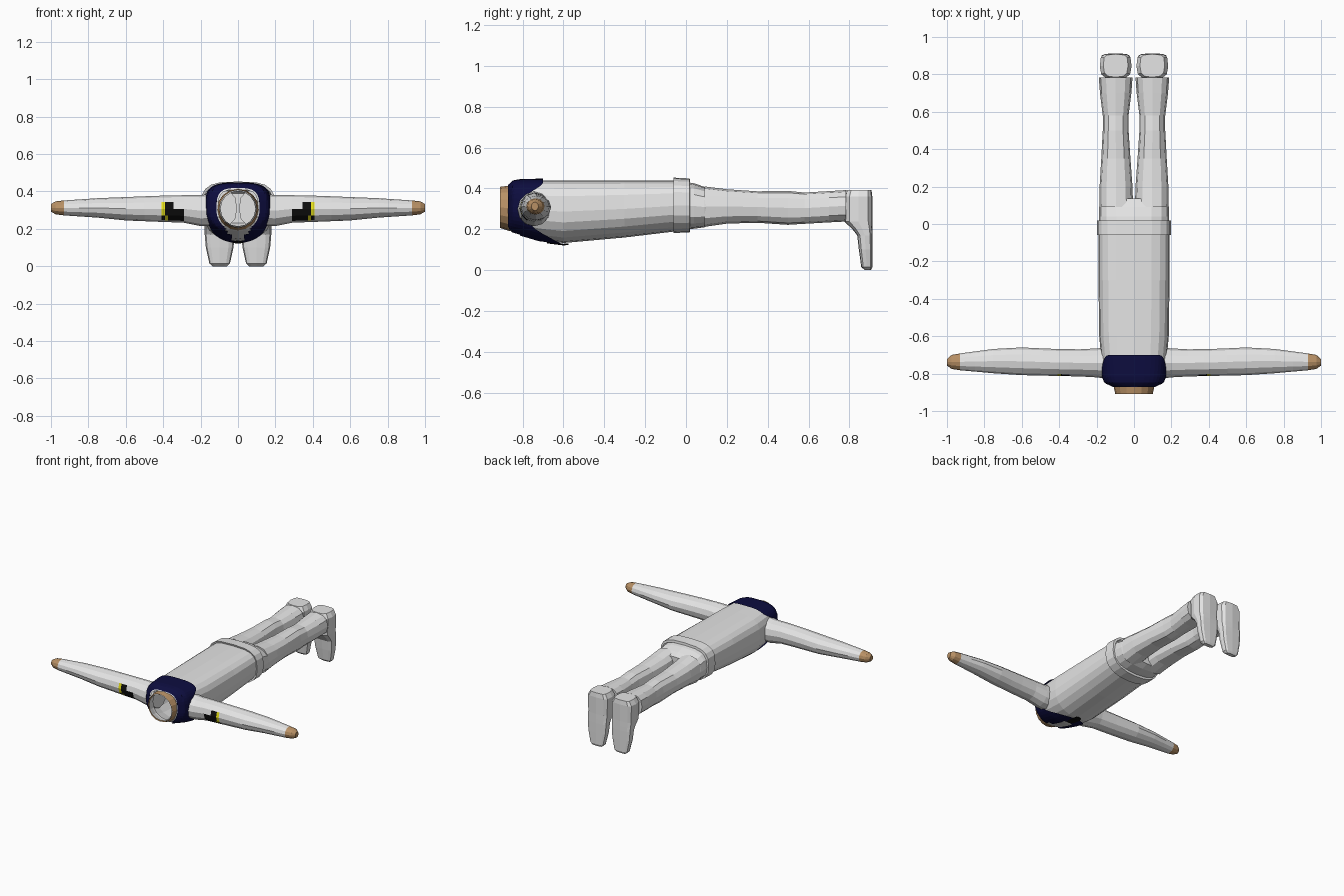
import bpy, bmesh, math

if "Cube" in bpy.data.objects:
    bpy.data.objects.remove(bpy.data.objects["Cube"])


def material(name, rgb):
    m = bpy.data.materials.new(name)
    m.diffuse_color = (*rgb, 1)
    m.use_nodes = True
    m.node_tree.nodes["Principled BSDF"].inputs["Base Color"].default_value = m.diffuse_color
    return m


WHITE = material("white cloth", (0.78, 0.78, 0.78))
NAVY = material("navy cloth", (0.004, 0.004, 0.05))
SKIN = material("skin", (0.48, 0.28, 0.13))
BLACK = material("black badge", (0.004, 0.004, 0.004))
YELLOW = material("yellow stripe", (0.8, 0.75, 0.01))


def lerp(keys, t):
    """Interpolate the rows of a key table at t (first column)."""
    if t <= keys[0][0]:
        return keys[0][1:]
    for a, b in zip(keys, keys[1:]):
        if t <= b[0]:
            f = (t - a[0]) / (b[0] - a[0])
            return [p + (q - p) * f for p, q in zip(a[1:], b[1:])]
    return keys[-1][1:]


def spow(v, e):
    return math.copysign(abs(v) ** (2 / e), v)


def oval(u0, u1, v0, v1, a, top=2.3, low=2.3):
    """Point on a superellipse filling the box u0..u1, v0..v1."""
    e = top if math.sin(a) > 0 else low
    return ((u0 + u1) / 2 + (u1 - u0) / 2 * spow(math.cos(a), e),
            (v0 + v1) / 2 + (v1 - v0) / 2 * spow(math.sin(a), e))


def loft(name, rings, mats, rule=None, caps=(True, True), keep=None):
    """Skin a list of rings; rule(j, i) gives the material slot."""
    bm = bmesh.new()
    rows = [[bm.verts.new(p) for p in r] for r in rings]
    n = len(rows[0])
    for j in range(len(rows) - 1):
        for i in range(n):
            if keep and not keep(j, i):
                continue
            k = (i + 1) % n
            f = bm.faces.new((rows[j][i], rows[j][k], rows[j + 1][k], rows[j + 1][i]))
            f.material_index = rule(j, i) if rule else 0
    for cap, row, j in ((caps[0], rows[0], 0), (caps[1], rows[-1], len(rows) - 2)):
        if cap:
            f = bm.faces.new(row)
            f.material_index = rule(j, 0) if rule else 0
    bmesh.ops.recalc_face_normals(bm, faces=bm.faces)
    me = bpy.data.meshes.new(name)
    bm.to_mesh(me)
    bm.free()
    for m in mats:
        me.materials.append(m)
    ob = bpy.data.objects.new(name, me)
    bpy.context.collection.objects.link(ob)
    return ob


def angles(n):
    return [2 * math.pi * i / n for i in range(n)]


def y_ring(y, cx, w, z0, z1, n, top=2.3, low=2.3):
    pts = [oval(cx - w, cx + w, z0, z1, a, top, low) for a in angles(n)]
    return [(u, y, v) for u, v in pts]


# Shirt body: y, half width, belly z, back z
TORSO = [(-.87, .107, .198, .41), (-.85, .15, .187, .43), (-.82, .163, .178, .437),
         (-.72, .175, .148, .44), (-.6, .186, .133, .44), (-.3, .19, .16, .44),
         (-.05, .19, .19, .44)]
loft("shirt_body", [y_ring(y, 0, w, a, b, 20, 3.3, 2.2) for y, w, a, b in TORSO],
     [WHITE], caps=(False, False))

# Shirt hem band
HEM = [(-.055, .188, .195, .438), (-.06, .199, .182, .453), (.018, .198, .185, .449),
       (.02, .185, .2, .432)]
loft("shirt_hem", [y_ring(y, 0, w, a, b, 20, 3.2, 2.4) for y, w, a, b in HEM],
     [WHITE], caps=(False, False))

# Hips
HIPS = [(-.02, .188, .198, .435), (.04, .188, .203, .425), (.09, .187, .21, .408),
        (.135, .175, .23, .39)]
loft("hips", [y_ring(y, 0, w, a, b, 16, 2.8, 2.6) for y, w, a, b in HIPS],
     [WHITE], caps=(False, True))

# Open neck and its pale lining
NECK = [(-.91, .1, .207, .408), (-.865, .11, .192, .414), (-.845, .112, .19, .415)]
loft("neck", [y_ring(y, 0, w, a, b, 16, 2, 2) for y, w, a, b in NECK],
     [SKIN], caps=(False, False))
loft("neck_lining", [y_ring(y + .002, 0, w - .007, a + .007, b - .007, 16, 2, 2)
                     for y, w, a, b in NECK], [WHITE], caps=(False, False))

# Collar: a shell over the shirt, square at the back and pointed in front
EDGE = [(-1, -.6), (-.9, -.64), (-.6, -.74), (-.2, -.8), (.25, -.785), (.6, -.72), (.75, -.7)]
NC, LEVELS = 40, 10


def collar_point(j, a):
    t = (j / LEVELS) ** 1.6
    y = -.872 + (lerp(EDGE, math.sin(a))[0] + .872) * t
    w, z0, z1 = lerp(TORSO, y)
    g = .008
    x, z = oval(-w - g, w + g, z0 - g, z1 + g, a, 3.3, 2.2)
    return (x, y, z)


collar_rings = [[collar_point(j, a) for a in angles(NC)] for j in range(LEVELS + 1)]


def collar_keep(j, i):
    x = (collar_rings[j][i][0] + collar_rings[j][(i + 1) % NC][0]) / 2
    front = math.sin(2 * math.pi * (i + .5) / NC) < -.6
    return not (front and abs(x) < .07 * (1 - j / LEVELS))


loft("collar", collar_rings, [NAVY], caps=(False, False), keep=collar_keep)

# Short black tie under the collar point
TIE = [(-.68, .012), (-.655, .028), (-.6, .03), (-.575, .02)]
loft("tie", [y_ring(y, 0, w, lerp(TORSO, y)[1] - .012, lerp(TORSO, y)[1] - .004, 4, 2, 2)
             for y, w in TIE], [BLACK])

# Arms: x, front y, rear y, low z, high z
ARM = [(.12, -.83, -.66, .215, .39), (.2, -.82, -.665, .215, .38), (.29, -.815, -.67, .233, .38),
       (.43, -.812, -.668, .238, .377), (.6, -.808, -.66, .245, .37), (.75, -.798, -.668, .26, .364),
       (.93, -.782, -.692, .272, .352), (.975, -.775, -.70, .278, .347), (1, -.757, -.722, .292, .333)]
ARM_X = [.12, .2, .29, .345, .375, .39, .41, .5, .6, .75, .85, .93, .975, 1]


def arm_rule(j, i):
    if ARM_X[j] >= .93:
        return 1
    # badge: the three forward faces of the sleeve, stepped with a slanted stripe
    if i in (5, 6, 7) and .29 <= ARM_X[j] < .41:
        if i == 5:
            return 3 if ARM_X[j] == .39 else 2 if ARM_X[j] >= .345 else 0
        return 3 if ARM_X[j] == (.39 if i == 6 else .375) else 2
    return 0


# Trouser legs: y, centre x, half width, low z, high z
LEG = [(.09, .095, .09, .212, .41), (.2, .096, .088, .228, .396), (.35, .097, .078, .232, .386),
       (.5, .098, .069, .222, .388), (.58, .098, .069, .227, .38), (.7, .098, .084, .234, .387),
       (.782, .098, .09, .238, .392)]
# Shoes: z, front y, rear y, half width
SHOE = [(0, .876, .905, .038), (.015, .858, .912, .055), (.1, .846, .912, .074),
        (.17, .838, .912, .08), (.2, .815, .912, .081), (.238, .775, .912, .083),
        (.36, .775, .912, .085), (.392, .785, .908, .066)]

for side, s in (("left", -1), ("right", 1)):
    rings = []
    for x in ARM_X:
        y0, y1, z0, z1 = lerp(ARM, x)
        rings.append([(s * x, *oval(y0, y1, z0, z1, a, 2, 2)) for a in angles(12)])
    loft(side + "_arm", rings, [WHITE, SKIN, BLACK, YELLOW], arm_rule)
    loft(side + "_leg", [y_ring(y, s * c, w, a, b, 12, 2.5, 2.5) for y, c, w, a, b in LEG], [WHITE])
    rings = []
    for z, y0, y1, w in SHOE:
        pts = [oval(s * .098 - w, s * .098 + w, y0, y1, a, 4, 3) for a in angles(12)]
        rings.append([(u, v, z) for u, v in pts])
    loft(side + "_shoe", rings, [WHITE])
